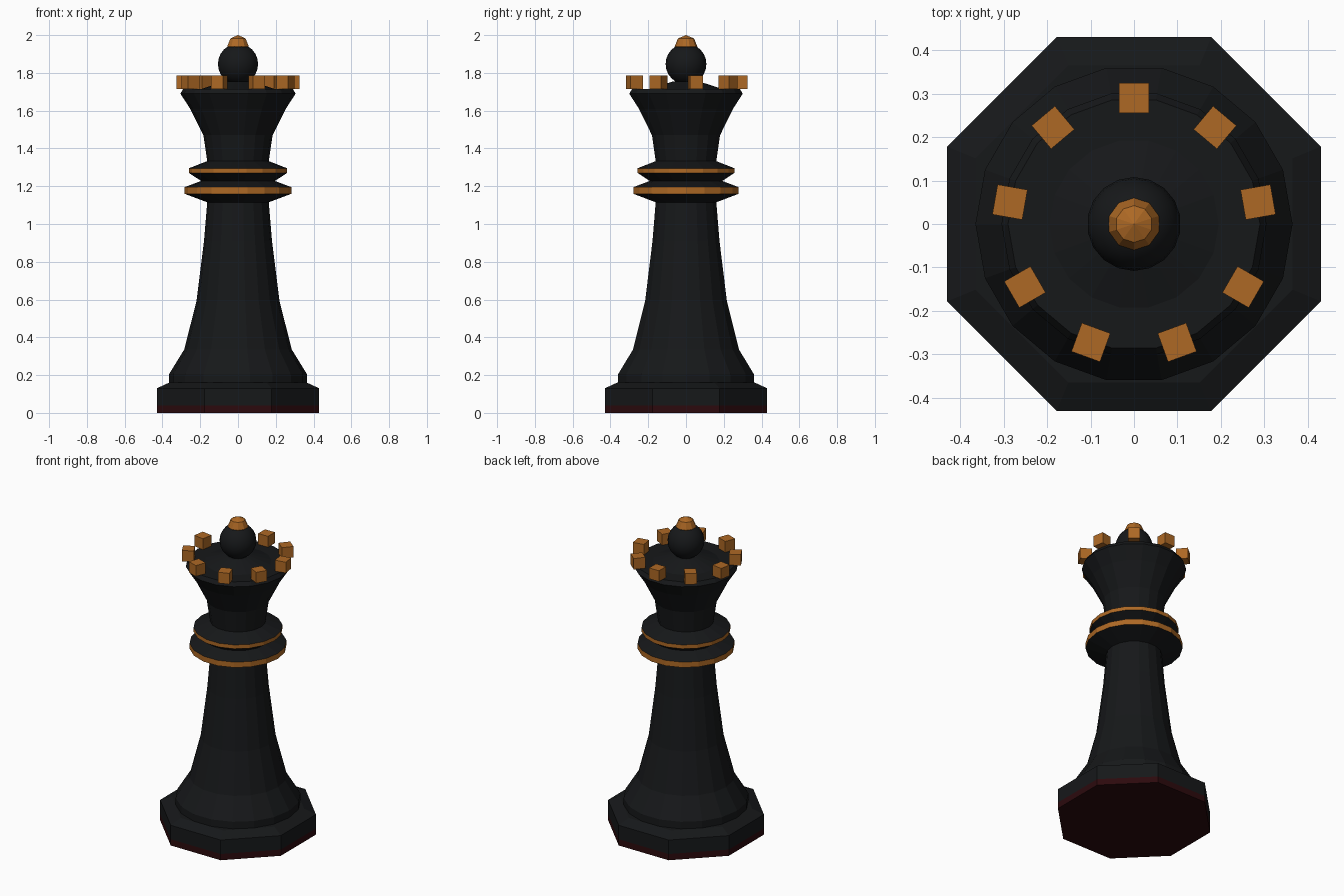
import bpy, bmesh, math
from mathutils import Matrix

if "Cube" in bpy.data.objects:
    bpy.data.objects.remove(bpy.data.objects["Cube"])


def material(name, rgb):
    m = bpy.data.materials.new(name)
    m.diffuse_color = (*rgb, 1)
    m.use_nodes = True
    m.node_tree.nodes["Principled BSDF"].inputs["Base Color"].default_value = m.diffuse_color
    return m


BLACK = material("black", (0.008, 0.009, 0.010))
GOLD = material("gold", (0.42, 0.14, 0.018))
FELT = material("felt", (0.025, 0.003, 0.004))


def finish(name, bm, mats, smooth=False):
    bmesh.ops.recalc_face_normals(bm, faces=bm.faces)
    for f in bm.faces:
        f.smooth = smooth
    me = bpy.data.meshes.new(name)
    bm.to_mesh(me)
    bm.free()
    for m in mats:
        me.materials.append(m)
    ob = bpy.data.objects.new(name, me)
    bpy.context.collection.objects.link(ob)
    return ob


def lathe(name, profile, sides=18, turn=0.0, mats=(BLACK,), accent=()):
    """Revolve (radius, z) points; rows listed in accent use the second material."""
    bm = bmesh.new()
    rings = []
    for r, z in profile:
        rings.append([bm.verts.new((r * math.cos(turn + math.tau * i / sides),
                                    r * math.sin(turn + math.tau * i / sides), z))
                      for i in range(sides)])
    for row, (a, b) in enumerate(zip(rings, rings[1:])):
        for i in range(sides):
            j = (i + 1) % sides
            f = bm.faces.new((a[i], a[j], b[j], b[i]))
            f.material_index = 1 if row in accent else 0
    bm.faces.new(rings[0][::-1])
    bm.faces.new(rings[-1])
    return finish(name, bm, mats)


def ball(name, radius, z, segments, rings, mat, smooth):
    bm = bmesh.new()
    bmesh.ops.create_uvsphere(bm, u_segments=segments, v_segments=rings, radius=radius,
                              matrix=Matrix.Translation((0, 0, z)))
    return finish(name, bm, (mat,), smooth)


# Octagonal foot with felt underside
K = 1 / math.cos(math.pi / 8)
lathe("felt_pad", [(0.43 * K, 0), (0.43 * K, 0.04)], 8, math.pi / 8, (FELT,))
lathe("base", [(0.43 * K, 0.04), (0.43 * K, 0.13), (0.365 * K, 0.16)], 8, math.pi / 8)

# Tapering column
lathe("column", [(0.365, 0.15), (0.365, 0.205), (0.285, 0.335), (0.22, 0.59),
                 (0.18, 0.91), (0.163, 1.115)])

# Double collar with gold edges
lathe("collar", [(0.163, 1.115), (0.283, 1.16), (0.283, 1.195), (0.195, 1.228),
                 (0.26, 1.27), (0.26, 1.295), (0.163, 1.333)],
      mats=(BLACK, GOLD), accent=(1, 4))

# Flared crown with a raised centre
lathe("crown", [(0.163, 1.333), (0.183, 1.47), (0.253, 1.61), (0.305, 1.69),
                (0.29, 1.715), (0.195, 1.715), (0.07, 1.755)])

# Ring of nine gold blocks
bm = bmesh.new()
for i in range(9):
    m = (Matrix.Rotation(math.radians(10 + 40 * i), 4, 'Z')
         @ Matrix.Translation((0.29, 0, 1.75)) @ Matrix.Scale(0.07, 4))
    bmesh.ops.create_cube(bm, size=1, matrix=m)
finish("crown_blocks", bm, (GOLD,))

# Ball and gold tip
ball("top_ball", 0.108, 1.847, 18, 12, BLACK, True)
ball("gold_tip", 0.06, 1.94, 10, 4, GOLD, False)
